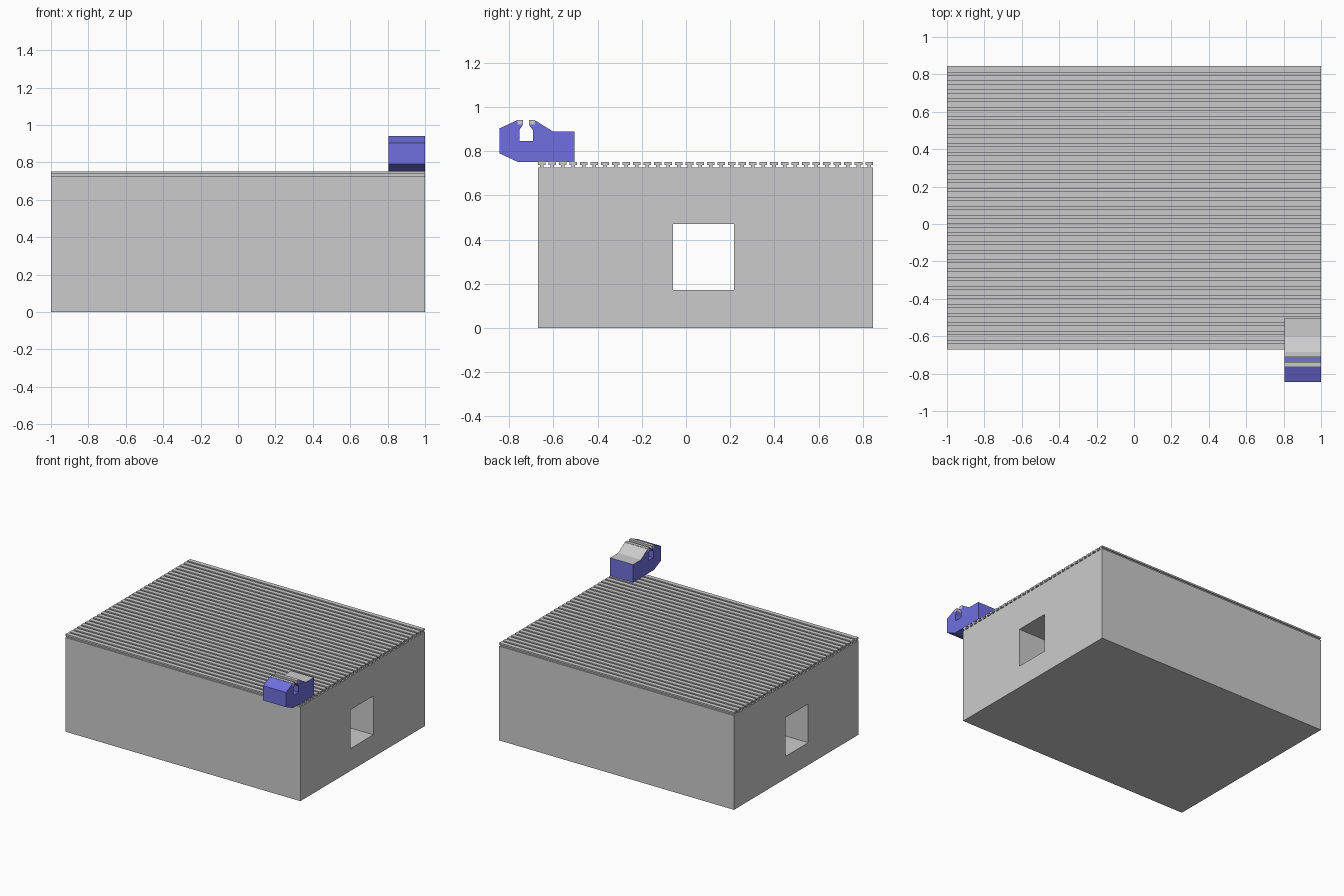
import bpy, bmesh

if "Cube" in bpy.data.objects:
    bpy.data.objects.remove(bpy.data.objects["Cube"])


def material(name, rgb):
    m = bpy.data.materials.new(name)
    m.diffuse_color = (*rgb, 1)
    m.use_nodes = True
    m.node_tree.nodes["Principled BSDF"].inputs["Base Color"].default_value = m.diffuse_color
    return m


def prism(name, profile, x0, x1, mats=(), face_mats=None):
    """Extrude a (y, z) outline along x; face_mats maps edge index to material slot."""
    bm = bmesh.new()
    a = [bm.verts.new((x0, y, z)) for y, z in profile]
    b = [bm.verts.new((x1, y, z)) for y, z in profile]
    bm.faces.new(a)
    bm.faces.new(b[::-1])
    n = len(profile)
    for i in range(n):
        j = (i + 1) % n
        f = bm.faces.new((a[i], b[i], b[j], a[j]))
        f.material_index = (face_mats or {}).get(i, 0)
    bmesh.ops.recalc_face_normals(bm, faces=bm.faces)
    me = bpy.data.meshes.new(name)
    bm.to_mesh(me)
    bm.free()
    for m in mats:
        me.materials.append(m)
    ob = bpy.data.objects.new(name, me)
    bpy.context.collection.objects.link(ob)
    return ob


# Block whose top carries a row of T-shaped rails
Y0, Y1, BASE, LIP, TOP = -0.67, 0.845, 0.725, 0.738, 0.75
COUNT, HEAD, STEM = 32, 0.034, 0.016
pitch = (Y1 - Y0 - HEAD) / (COUNT - 1)
outline = [(Y0, 0), (Y0, BASE)]
for i in range(COUNT):
    c = Y0 + HEAD / 2 + i * pitch
    s, h = STEM / 2, HEAD / 2
    outline += [(c - s, BASE), (c - s, LIP), (c - h, LIP), (c - h, TOP),
                (c + h, TOP), (c + h, LIP), (c + s, LIP), (c + s, BASE)]
outline += [(Y1, BASE), (Y1, 0)]
block = prism("railed_block", outline, -1, 1)

# Rectangular tunnel through the block
cutter = prism("tunnel_cutter", [(-0.058, 0.172), (0.217, 0.172),
                                 (0.217, 0.47), (-0.058, 0.47)], -1.2, 1.2)
cutter.hide_render = True
cutter.hide_set(True)
cut = block.modifiers.new("tunnel", "BOOLEAN")
cut.operation = "DIFFERENCE"
cut.solver = "EXACT"
cut.object = cutter

# Blue clip with a keyhole slot and a pale rear top
blue = material("blue", (0.16, 0.16, 0.75))
pale = material("pale_grey", (0.88, 0.88, 0.88))
clip = [(-0.844, 0.79), (-0.844, 0.903), (-0.763, 0.94), (-0.763, 0.92),
        (-0.738, 0.92), (-0.754, 0.895), (-0.754, 0.847), (-0.693, 0.847),
        (-0.693, 0.895), (-0.711, 0.92), (-0.684, 0.92), (-0.684, 0.94),
        (-0.602, 0.889), (-0.505, 0.889), (-0.505, 0.751), (-0.76, 0.751)]
prism("clip_body", clip, 0.805, 1, (blue, pale), {11: 1, 12: 1})

# Grey lips either side of the slot mouth
for side, y0, y1 in (("front", -0.763, -0.738), ("rear", -0.711, -0.684)):
    prism(f"{side}_slot_lip", [(y0, 0.92), (y1, 0.92), (y1, 0.942), (y0, 0.942)], 0.805, 1)
